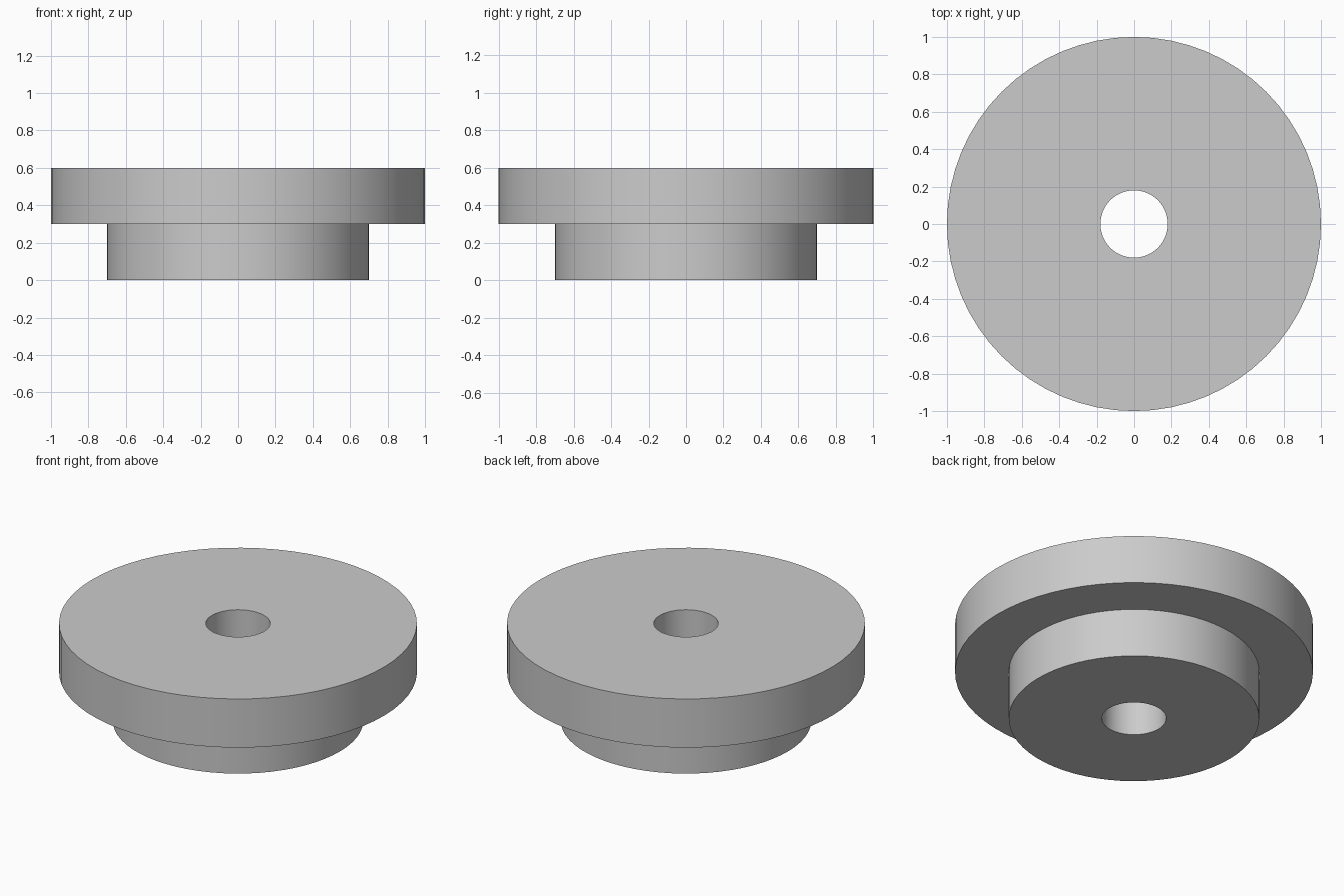
import bpy
import bmesh
from math import cos, sin, tau

SEGMENTS = 64
BORE, HUB, FLANGE = 0.18, 0.70, 1.0
STEP, TOP = 0.30, 0.60

cube = bpy.data.objects.get("Cube")
if cube:
    bpy.data.objects.remove(cube, do_unlink=True)

# Plain grey material
grey = bpy.data.materials.new("light_grey")
grey.use_nodes = True
colour = (0.6, 0.6, 0.6, 1.0)
grey.diffuse_color = colour
grey.node_tree.nodes["Principled BSDF"].inputs["Base Color"].default_value = colour


def lathe(name, profile, material):
    """Revolve a closed (radius, height) profile around z."""
    bm = bmesh.new()
    rings = []
    for r, z in profile:
        rings.append([bm.verts.new((r * cos(tau * i / SEGMENTS), r * sin(tau * i / SEGMENTS), z))
                      for i in range(SEGMENTS)])
    for k, ring in enumerate(rings):
        following = rings[(k + 1) % len(rings)]
        for i in range(SEGMENTS):
            j = (i + 1) % SEGMENTS
            bm.faces.new((ring[i], ring[j], following[j], following[i]))
    bmesh.ops.recalc_face_normals(bm, faces=bm.faces)
    mesh = bpy.data.meshes.new(name)
    bm.to_mesh(mesh)
    bm.free()
    mesh.materials.append(material)
    obj = bpy.data.objects.new(name, mesh)
    bpy.context.collection.objects.link(obj)
    return obj


# Stepped bushing: narrow hub below, wide flange above, bore through both
bushing = lathe("flanged_bushing", [
    (BORE, 0), (HUB, 0), (HUB, STEP),
    (FLANGE, STEP), (FLANGE, TOP), (BORE, TOP),
], grey)

# Smooth walls with sharp rims
bpy.ops.object.select_all(action='DESELECT')
bushing.select_set(True)
bpy.context.view_layer.objects.active = bushing
bpy.ops.object.shade_smooth_by_angle(angle=0.6)
